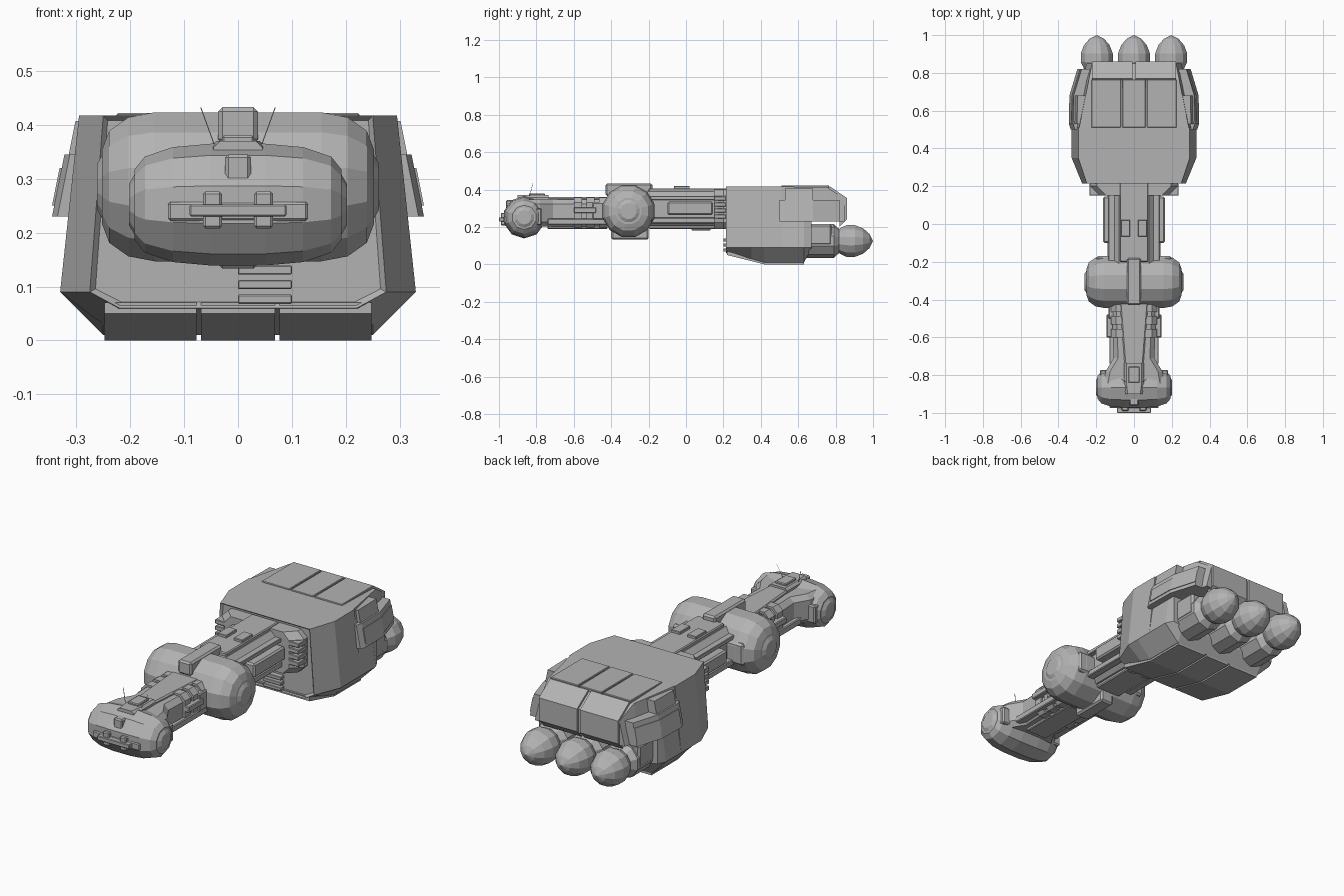
import bpy, bmesh, math
from mathutils import Vector

if "Cube" in bpy.data.objects:
    bpy.data.objects.remove(bpy.data.objects["Cube"])

grey = bpy.data.materials.new("hull_grey")
grey.use_nodes = True
shade = .45
grey.diffuse_color = (shade, shade, shade, 1)
grey.node_tree.nodes["Principled BSDF"].inputs["Base Color"].default_value = grey.diffuse_color


def finish(name, bm):
    bmesh.ops.remove_doubles(bm, verts=bm.verts, dist=.0005)
    bmesh.ops.recalc_face_normals(bm, faces=bm.faces)
    mesh = bpy.data.meshes.new(name)
    bm.to_mesh(mesh)
    bm.free()
    mesh.materials.append(grey)
    bpy.context.collection.objects.link(bpy.data.objects.new(name, mesh))


def loft(name, rings, recess=None):
    """Skin equal-length rings and cap both ends; optionally recess the first cap."""
    bm = bmesh.new()
    rows = [[bm.verts.new(point) for point in ring] for ring in rings]
    count = len(rows[0])
    for near, far in zip(rows, rows[1:]):
        for i in range(count):
            j = (i + 1) % count
            bm.faces.new((near[i], near[j], far[j], far[i]))
    first = bm.faces.new(rows[0])
    bm.faces.new(rows[-1])
    if recess:
        bmesh.ops.recalc_face_normals(bm, faces=bm.faces)
        bmesh.ops.inset_region(bm, faces=[first], thickness=recess, depth=-recess)
    finish(name, bm)


def loft_pair(name, rings):
    loft("left_" + name, rings)
    loft("right_" + name, [[(-x, y, z) for x, y, z in ring] for ring in rings])


def section(y, half):
    """Closed symmetric cross-section from its +x points, listed top to bottom."""
    return [(x, y, z) for x, z in half] + [(-x, y, z) for x, z in reversed(half)]


def tube(name, bottom, top, stations):
    """Body with chamfered corners through (y, half width) stations."""
    cut = (top - bottom) / 6
    loft(name, [section(y, [(w - cut, top), (w, top - cut), (w, bottom + cut), (w - cut, bottom)])
                for y, w in stations])


def lathe(name, axis, centre, profile, sides):
    """Spin (position, radius) pairs round the x or y axis."""
    rings = []
    for position, radius in profile:
        ring = []
        for i in range(sides):
            angle = math.tau * (i + .5) / sides
            across, up = radius * math.cos(angle), radius * math.sin(angle)
            offset = (position, across, up) if axis == "x" else (across, position, up)
            ring.append(Vector(centre) + Vector(offset))
        rings.append(ring)
    loft(name, rings)


def drum(name, centre, flat, length, radius, hub, sides):
    """Sideways drum whose ends round off to a flat hub with a raised disc."""
    turns = [math.pi * step / 6 for step in range(4)]
    curve = [(flat + (length - flat) * math.sin(t), hub + (radius - hub) * math.cos(t)) for t in turns]
    disc = [(length, hub * .85), (length + .01, hub * .6)]
    for part, half in (("_body", curve), ("_hubs", disc)):
        mirror = [(-position, size) for position, size in reversed(half)]
        lathe(name + part, "x", centre, mirror + half, sides)


def box(name, x, y, z):
    """Box between ranges, with edges trimmed in proportion to its thickness."""
    spans = (x, y, z)
    bm = bmesh.new()
    bmesh.ops.create_cube(bm, size=1)
    for vert in bm.verts:
        vert.co = [sum(span) / 2 + c * (span[1] - span[0]) for c, span in zip(vert.co, spans)]
    trim = min(span[1] - span[0] for span in spans) / 8
    bmesh.ops.bevel(bm, geom=bm.edges[:], offset=trim, segments=1, affect="EDGES")
    finish(name, bm)


def centred(name, width, y, z):
    box(name, (-width, width), y, z)


def pair(name, x, y, z):
    box("left_" + name, x, y, z)
    box("right_" + name, (-x[1], -x[0]), y, z)


# Rear hull: flared front, keel and tapering upper deck
deck, waist, keel, split = .417, .23, .01, .51


def hull_ring(y, flare, belly):
    return section(y, [(.25 + flare * .045, deck), (.275 + flare * .055, .09), (.22 + flare * .03, belly)])


def keel_ring(y, tuck):
    return section(y, [(.31, waist), (.33 - tuck / 50, .09), (.25, keel + tuck * .07)])


def deck_ring(y, top):
    width = .29 - (y - split) / 5
    return section(y, [(width, top), (width + .03, waist)])


loft("main_hull", [hull_ring(.215, 0, .06), hull_ring(.35, 1, .03), hull_ring(.42, 1, keel),
                   hull_ring(split, 1, keel)], recess=.012)
loft("lower_hull", [keel_ring(split, 0), keel_ring(.63, 0), keel_ring(.67, 1)])
loft("upper_hull", [deck_ring(split, deck), deck_ring(.76, deck - .007), deck_ring(.85, .35)])

# Deck, belly and tail plates with seams between them
panels = {"left": (.07, .225), "middle": (-.062, .062), "right": (-.225, -.07)}
for label, span in panels.items():
    box(label + "_deck_panel", span, (split, .765), (.4, deck + .005))
    start, end = [x * 1.1 for x in span]
    loft(label + "_belly_plate", [
        [(start, y, z), (end, y, z), (end, y, z + .02), (start, y, z + .02)]
        for y, z in ((.22, .05), (.42, 0), (.63, 0))])
seam, edge, lip = .008, .222, .04
loft_pair("tail_plate", [
    [(seam, y, z), (edge, y, z), (edge, y - lip, z - lip), (seam, y - lip, z - lip)]
    for y, z in ((.77, deck), (.86, .355), (.86, .24))])


# Side pods with a raised panel
def pod_ring(y, x, low, high):
    lean = (high - low) / 5
    return [(x - .06, y, low), (x, y, low), (x - lean, y, high), (x - lean - .06, y, high)]


pod_line = [(.5, .335), (.53, .345), (.68, .342), (.82, .3)]
loft_pair("side_pod", [pod_ring(y, x, waist, .345) for y, x in pod_line])
loft_pair("pod_panel", [pod_ring(y, x, .25, .32) for y, x in pod_line[1:]])
loft_pair("shoulder_strip", [pod_ring(y, x - .03, .34, deck - .01) for y, x in pod_line[1:3]])

# Engines: housings and egg-shaped faceted bells
bell = .09
egg = [math.pi * step / 7 for step in range(8)]
for label, x in (("left", .197), ("middle", 0), ("right", -.197)):
    centre = (x, 0, .125)
    lathe(label + "_engine_housing", "y", centre, [(.6, bell), (.79, bell), (.82, bell * .7)], 10)
    lathe(label + "_engine_bell", "y", centre,
          [(.9 - math.cos(t) / 10 - math.sin(t) / 50, bell * math.sin(t)) for t in egg], 12)
pair("engine_fairing", x=(.2, .285), y=(.64, .78), z=(.1, .215))

# Vents low on the hull front
for i in range(3):
    z = .068 + i * .027
    box(f"front_vent_{i}", (0, .1), (.2, .24), (z, z + .017))

# Rear neck
tube("rear_neck", .205, .39, [(-.25, .11), (.25, .11)])
tube("neck_collar", .19, .4, [(.15, .18), (.2, .23), (.25, .23)])
neck = (-.2, .22)
centred("neck_spine", .075, y=neck, z=(.37, .407))
centred("neck_keel", .07, y=neck, z=(.19, .23))
pair("neck_upper_rail", x=(.1, .135), y=neck, z=(.345, .365))
pair("neck_lower_rail", x=(.1, .14), y=neck, z=(.22, .25))
pair("neck_side_box", x=(.1, .163), y=(-.1, .145), z=(.265, .335))
pair("neck_hatch", x=(.02, .07), y=(-.065, .02), z=(.4, .42))
pair("neck_belly_hatch", x=(.02, .06), y=(.03, .13), z=(.18, .21))
for i in range(4):
    z = .245 + i * .032
    pair(f"collar_vent_{i}", (.17, .235), (.15, .215), (z, z + .022))

# Middle barrel lying across the ship
drum("mid_barrel", (0, -.307, .285), flat=.155, length=.252, radius=.143, hub=.072, sides=12)
centred("barrel_saddle", .037, y=(-.43, -.18), z=(.365, .433))
centred("barrel_chin", .037, y=(-.4, -.2), z=(.133, .2))
pair("barrel_rear_cheek", x=(.1, .2), y=(-.25, -.17), z=(.23, .34))

# Forward neck, widening into the head
tube("front_neck", .203, .347, [(-.86, .165), (-.78, .15), (-.71, .108), (-.4, .12)])
for i in range(3):
    y = -.6 + i * .067
    tube(f"neck_band_{i}", .197, .357, [(y, .123), (y + .045, .123)])
front = (-.74, -.42)
tube("front_spine", .32, .36, [(front[0], .05), (front[1], .075)])
centred("front_keel", .06, y=front, z=(.19, .22))
pair("front_lower_pipe", x=(.09, .13), y=front, z=(.212, .245))
pair("front_side_plate", x=(.1, .145), y=(-.6, -.48), z=(.275, .305))
pair("front_side_fin", x=(.1, .135), y=(-.5, -.42), z=(.24, .33))

# Head: tapered faceted drum with a cockpit on top
drum("head", (0, -.865, .252), flat=.05, length=.192, radius=.113, hub=.065, sides=10)
tube("cockpit_base", .3, .37, [(-.9, .045), (-.84, .052), (-.735, .052)])
centred("cockpit_hatch", .03, y=(-.84, -.755), z=(.35, .38))
centred("brow_window", .024, y=(-.962, -.9), z=(.295, .345))
pair("head_rear_cheek", x=(.12, .18), y=(-.82, -.772), z=(.21, .3))

# Stacked bars on the nose
root = -.9
centred("nose_bar_wide", .13, y=(-.975, root), z=(.222, .257))
centred("nose_bar_front", .09, y=(-1, root), z=(.23, .252))
pair("nose_block", x=(.03, .065), y=(-.99, root), z=(.208, .276))

# Antennas
wire = .002
loft_pair("antenna", [
    [(x, y, z), (x + wire, y, z), (x, y + wire, z)] for x, y, z in ((.04, -.84, .355), (.068, -.82, .432))])
